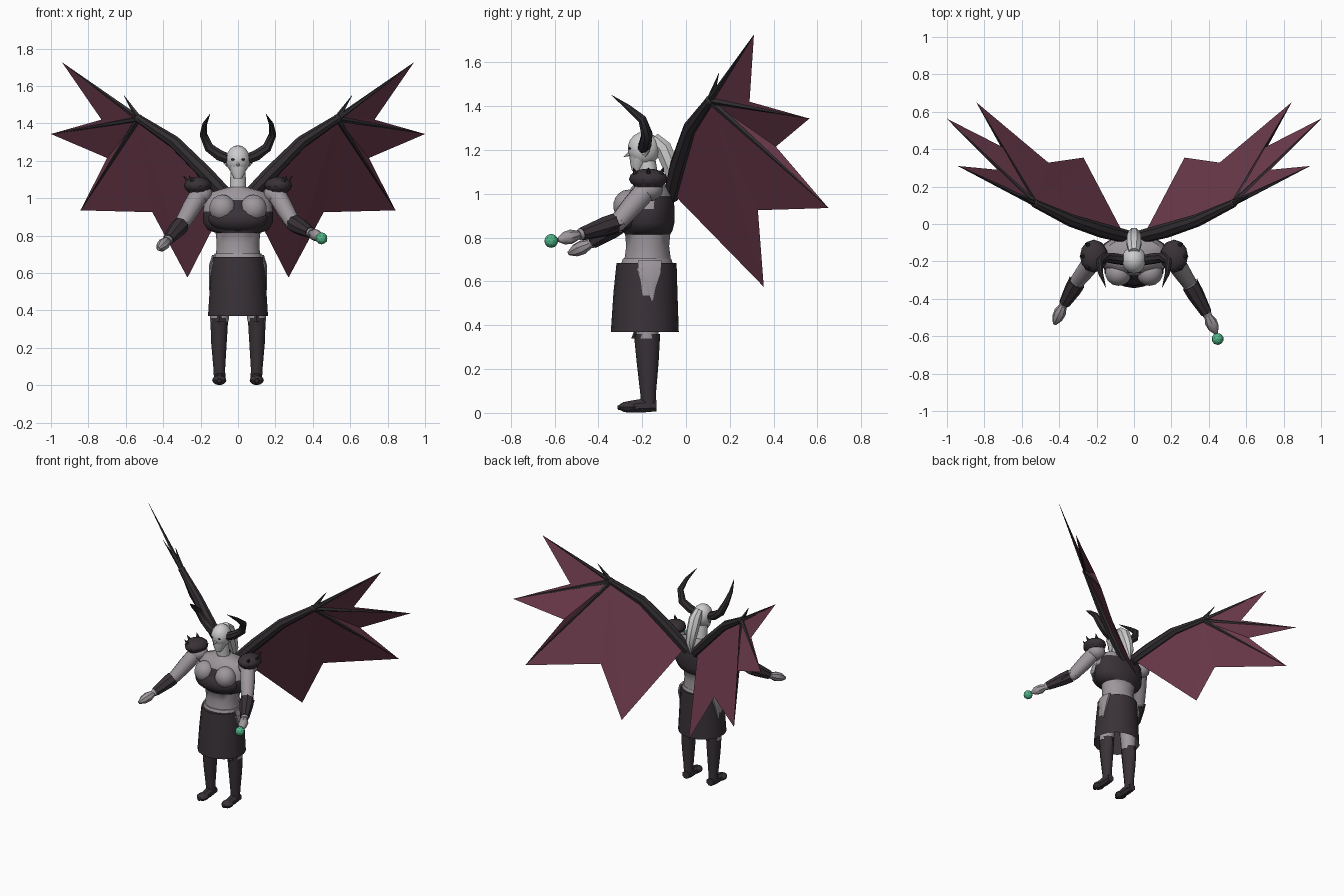
import bpy, bmesh, math
from mathutils import Vector, Matrix

if "Cube" in bpy.data.objects:
    bpy.data.objects.remove(bpy.data.objects["Cube"])


def material(name, r, g, b):
    m = bpy.data.materials.new(name)
    m.use_nodes = True
    m.diffuse_color = (r, g, b, 1)
    m.node_tree.nodes["Principled BSDF"].inputs["Base Color"].default_value = (r, g, b, 1)
    return m


skin = material("ash skin", 0.34, 0.31, 0.335)
pale = material("pale hair", 0.62, 0.61, 0.61)
cloth = material("dark leather", 0.041, 0.032, 0.039)
horn = material("dark horn", 0.031, 0.026, 0.03)
wing = material("wine membrane", 0.15, 0.042, 0.07)
glow = material("green orb", 0.08, 0.47, 0.25)
parts = []


def finish(name, bm, mats, smooth=True, recalc=True):
    if recalc:
        bmesh.ops.recalc_face_normals(bm, faces=bm.faces)
    me = bpy.data.meshes.new(name)
    bm.to_mesh(me)
    bm.free()
    for m in mats:
        me.materials.append(m)
    ob = bpy.data.objects.new(name, me)
    bpy.context.collection.objects.link(ob)
    if smooth:
        parts.append(ob)
    return ob


def tube(name, points, radii, mat, sides=10, caps=True, level=False, extra=None, rule=None):
    """Loft rings along a path; a radius is a number or an (x, y) pair."""
    bm = bmesh.new()
    pts = [Vector(p) for p in points]
    rings = []
    for i, p in enumerate(pts):
        d = pts[min(i + 1, len(pts) - 1)] - pts[max(i - 1, 0)]
        q = Vector((0, 0, 1)).rotation_difference(Vector((0, 0, 1)) if level else d)
        rx, ry = radii[i] if isinstance(radii[i], tuple) else (radii[i], radii[i])
        ring = []
        for k in range(sides):
            a = 2 * math.pi * (k + 0.5) / sides
            ring.append(bm.verts.new(p + q @ Vector((rx * math.cos(a), ry * math.sin(a), 0))))
        rings.append(ring)
    for a, b in zip(rings, rings[1:]):
        for k in range(sides):
            bm.faces.new((a[k], a[(k + 1) % sides], b[(k + 1) % sides], b[k]))
    if caps:
        bm.faces.new(rings[0])
        bm.faces.new(rings[-1])
    if rule:
        for f in bm.faces:
            f.material_index = int(rule(f.calc_center_median()))
    return finish(name, bm, [mat] + ([extra] if extra else []))


def ball(name, loc, size, mat, seg=14, extra=None, rule=None):
    bm = bmesh.new()
    bmesh.ops.create_uvsphere(bm, u_segments=seg, v_segments=seg * 2 // 3, radius=1,
                              matrix=Matrix.Translation(loc) @ Matrix.Diagonal((*size, 1)))
    if rule:
        for f in bm.faces:
            f.material_index = int(rule(f.calc_center_median()))
    return finish(name, bm, [mat] + ([extra] if extra else []))


def spike(name, a, b, r, mat=horn, sides=6):
    return tube(name, [a, b], [r, 0.001], mat, sides)


# Torso: bare waist and shoulders, dark bodice wrapped around the ribs
profile = [(0.62, .135, .12, -.18), (0.70, .12, .108, -.175), (0.76, .116, .1, -.175),
           (0.815, .122, .105, -.175), (0.83, .165, .115, -.175), (0.87, .19, .125, -.175),
           (0.93, .19, .12, -.17), (0.99, .18, .11, -.165), (1.03, .15, .09, -.16),
           (1.06, .05, .05, -.17)]
tube("torso", [(0, y, z) for z, _, _, y in profile], [(rx, ry) for _, rx, ry, _ in profile],
     skin, 16, level=True, extra=cloth,
     rule=lambda c: 0.817 < c.z < 0.92 or (0.9 < c.z < 0.98 and (c.y > -0.14 or abs(c.x) < 0.05)))
ball("bodice_front", (0, -.245, .89), (.165, .085, .075), cloth)
tube("bodice_centre", [(0, -.26, .86), (0, -.275, .95), (0, -.235, 1.02)],
     [(.05, .05), (.045, .03), (.03, .015)], cloth, 8, level=True)
tube("waist_belt", [(0, -.178, .68), (0, -.178, .705)], [(.135, .12), (.128, .112)], skin, 16, level=True)

# Skirt, hanging open over the thighs
tube("skirt", [(0, -.18, .685), (0, -.185, .55), (0, -.188, .37)],
     [(.14, .137), (.151, .146), (.163, .155)], cloth, 18, caps=False, level=True)
tube("skirt_top", [(0, -.18, .675), (0, -.18, .685)], [(.139, .136)] * 2, cloth, 18, level=True)

# Head, face and hair
tube("neck", [(0, -.165, 1.03), (0, -.18, 1.15)], [.047, .042], pale, 10, level=True)
ball("head", (0, -.192, 1.205), (.066, .074, .078), pale)
tube("jaw", [(0, -.225, 1.105), (0, -.215, 1.14), (0, -.2, 1.19)],
     [(.022, .022), (.042, .04), (.058, .06)], pale, 10, level=True)
spike("nose", (0, -.252, 1.185), (0, -.285, 1.168), .012, pale)
tube("ponytail", [(0, -.15, 1.255), (0, -.105, 1.21), (0, -.072, 1.13), (0, -.05, 1.06), (0, -.05, .98)],
     [.03, .042, .04, .032, .008], pale, 8)

# Crescent claw shape shared by both boots, arms and wings is mirrored by s
for s, side in ((1, "left"), (-1, "right")):
    def m(*pts):
        return [(s * x, y, z) for x, y, z in pts]

    ball(side + "_eye", (s * .027, -.256, 1.207), (.011, .007, .006), cloth, 8)
    ball(side + "_breast", (s * .083, -.262, .945), (.072, .07, .074), skin)
    tube(side + "_ear", m((.055, -.19, 1.18), (.085, -.165, 1.2)), [.014, .002], pale, 6)
    tube(side + "_horn", m((.04, -.195, 1.205), (.1, -.185, 1.23), (.155, -.178, 1.27), (.185, -.2, 1.34),
                           (.178, -.265, 1.395), (.15, -.34, 1.45)),
         [.028, .03, .027, .021, .013, .001], horn, 8)

    # Shoulder guard with spikes
    ball(side + "_shoulder", (s * .2, -.17, 1.02), (.065, .065, .055), skin, 12)
    ball(side + "_pauldron", (s * .215, -.172, 1.068), (.074, .088, .047), cloth, 12)
    tube(side + "_pauldron_rim", m((.215, -.172, 1.03), (.213, -.172, 1.065)),
         [(.052, .062), (.075, .088)], cloth, 10, level=True)
    for dx, dy in ((.08, 0), (.05, -.07), (.05, .07)):
        spike(side + "_pauldron_spike", (s * (.2 + dx * .6), -.172 + dy * .7, 1.07),
              (s * (.212 + dx), -.172 + dy, 1.12), .022)

    # Arm: the left one reaches a little higher and further forward
    if s > 0:
        elbow, wrist, tip = (.292, -.31, .87), (.395, -.49, .812), (.44, -.585, .79)
    else:
        elbow, wrist, tip = (.298, -.30, .865), (.378, -.435, .772), (.425, -.535, .728)
    elbow, wrist, tip = (Vector((s * p[0], p[1], p[2])) for p in (elbow, wrist, tip))
    top = Vector((s * .2, -.172, 1.03))
    tube(side + "_upper_arm", [top, top.lerp(elbow, .5), elbow], [.052, .05, .042], skin, 10)
    ball(side + "_elbow", elbow, (.042, .042, .042), skin, 10)
    tube(side + "_forearm", [elbow, elbow.lerp(wrist, .4), wrist], [.038, .04, .024], skin, 10)
    tube(side + "_bracer", [elbow.lerp(wrist, t) for t in (.1, .35, .92)], [.047, .046, .031], cloth, 8)
    spike(side + "_bracer_fin", elbow.lerp(wrist, .3) + Vector((s * .02, 0, -.02)),
          elbow + Vector((s * .045, .02, -.01)), .022)
    tube(side + "_hand", [wrist, wrist.lerp(tip, .35), wrist.lerp(tip, .7), tip],
         [.02, .033, .029, .01], skin, 8)
    spike(side + "_thumb", wrist.lerp(tip, .2), wrist.lerp(tip, .65) + Vector((-s * .035, 0, .01)), .014, skin)

    # Hip showing through the skirt slit
    tube(side + "_hip", m((.15, -.155, .51), (.143, -.16, .58), (.14, -.165, .64), (.125, -.165, .695)),
         [(.006, .003), (.012, .028), (.017, .055), (.015, .058)], skin, 8, level=True)

    # Leg, tall boot and foot
    tube(side + "_thigh", m((.1, -.178, .34), (.085, -.18, .66)), [.052, .068], skin, 10, level=True)
    tube(side + "_boot", m((.098, -.17, .03), (.1, -.173, .09), (.102, -.175, .23), (.1, -.178, .36)),
         [(.032, .034), (.033, .036), (.044, .05), (.05, .06)], cloth, 10, level=True)
    spike(side + "_knee_point", (s * .1, -.225, .34), (s * .1, -.225, .4), .025)
    tube(side + "_foot", m((.098, -.135, .033), (.098, -.19, .034), (.1, -.26, .028), (.1, -.312, .024)),
         [.028, .034, .028, .01], cloth, 8)
    ball(side + "_toe", (s * .1, -.262, .027), (.04, .046, .026), cloth, 10)

    # Wing: arm bone, finger bones and a thin scalloped membrane
    root, mid, joint = m((.06, -.045, .985), (.34, .02, 1.3), (.53, .11, 1.425))
    tips = m((.94, .31, 1.725), (1.0, .563, 1.343), (.842, .65, .935), (.27, .355, .575))
    notches = m((.73, .29, 1.42), (.70, .41, 1.215), (.458, .328, .925))
    tube(side + "_wing_arm", [(s * .03, -.07, .985), (s * .17, -.035, 1.13), mid, joint],
         [.036, .04, .034, .022], horn, 8)
    ball(side + "_wing_joint", joint, (.024, .024, .024), horn, 8)
    for t in tips[:3]:
        spike(side + "_wing_finger", joint, t, .016, sides=5)
    spike(side + "_wing_claw", joint, (s * .61, .15, 1.55), .018, sides=5)
    bm = bmesh.new()
    outline = [tips[0], notches[0], tips[1], notches[1], tips[2], notches[2], tips[3], mid]
    j, r = bm.verts.new(joint), bm.verts.new(root)
    v = [bm.verts.new(p) for p in outline]
    for a, b in zip(v, v[1:]):
        bm.faces.new((j, a, b))
    bm.faces.new((v[-1], v[-2], r))
    finish(side + "_wing_membrane", bm, [wing], smooth=False)

# Orb at the left fingertips
bm = bmesh.new()
bmesh.ops.create_icosphere(bm, subdivisions=2, radius=.032, matrix=Matrix.Translation((.447, -.615, .785)))
finish("orb", bm, [glow], smooth=False)

# Smooth the rounded parts and keep hard edges crisp
bpy.ops.object.select_all(action="DESELECT")
for ob in parts:
    ob.select_set(True)
bpy.context.view_layer.objects.active = parts[0]
bpy.ops.object.shade_smooth_by_angle(angle=math.radians(40))
